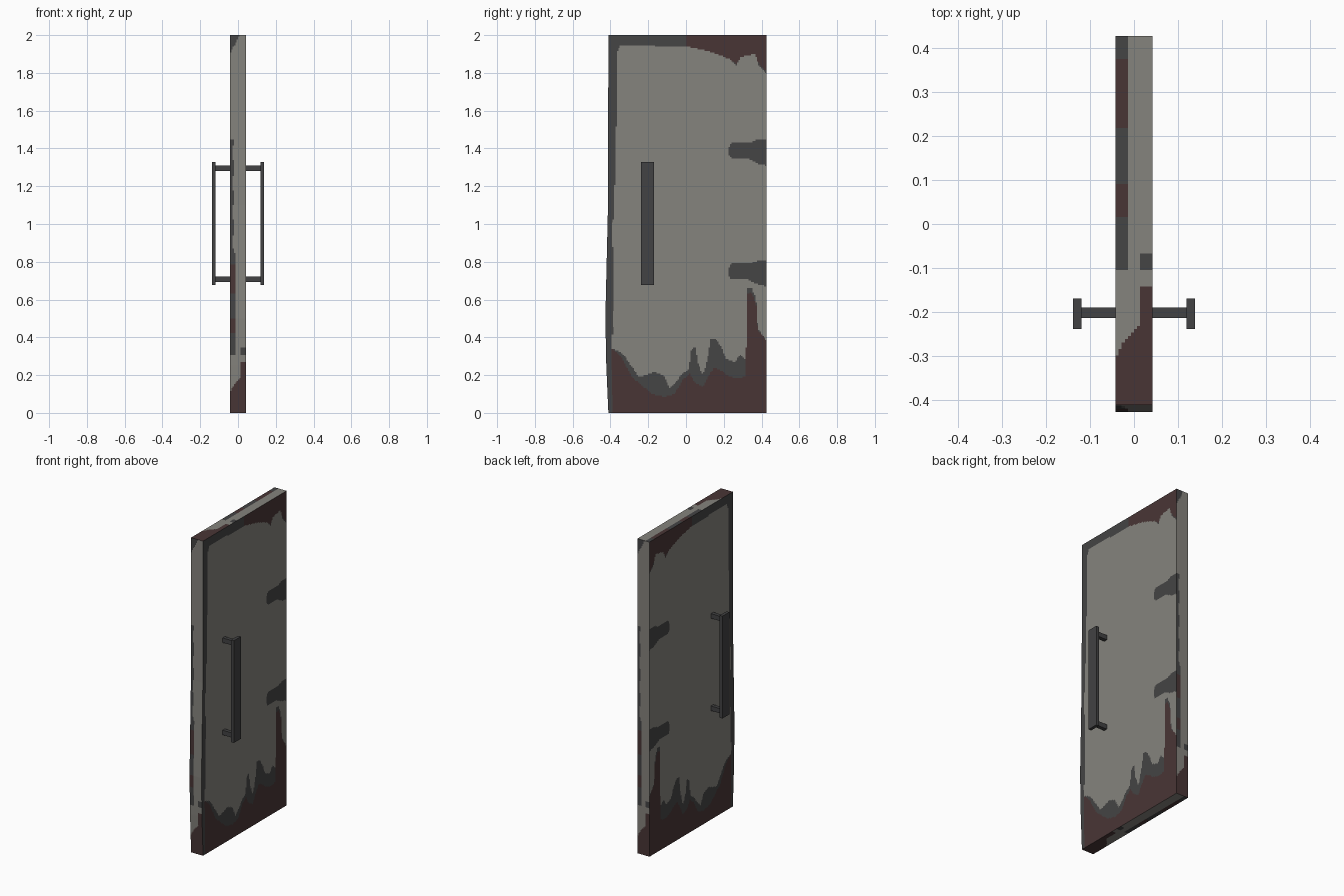
import bpy, bmesh, math

if "Cube" in bpy.data.objects:
    bpy.data.objects.remove(bpy.data.objects["Cube"])

W, Y0, Y1, H = 0.042, -0.411, 0.427, 2.0
NX, NY, NZ = 12, 112, 260


def material(name, rgb):
    m = bpy.data.materials.new(name)
    m.diffuse_color = (*rgb, 1)
    m.use_nodes = True
    m.node_tree.nodes["Principled BSDF"].inputs["Base Color"].default_value = m.diffuse_color
    return m


PAINT, DARK, RUST = 0, 1, 2
slab_mats = [material("worn_grey_paint", (0.235, 0.227, 0.205)),
             material("bare_dark_metal", (0.058, 0.058, 0.059)),
             material("brown_rust", (0.066, 0.036, 0.036))]
handle_mat = material("handle_metal", (0.054, 0.054, 0.056))


def curve(points, v):
    """Piecewise linear lookup."""
    if v <= points[0][0]:
        return points[0][1]
    for (a, b), (c, d) in zip(points, points[1:]):
        if v <= c:
            return b + (d - b) * (v - a) / (c - a)
    return points[-1][1]


# Outlines of the worn areas on the broad faces
OUTER = [(0, -.411), (.25, -.422), (.5, -.427), (.8, -.42), (1.1, -.413), (2, -.411)]
INNER = [(0, -.385), (.4, -.385), (.8, -.38), (.95, -.389), (1.1, -.38), (1.5, -.37), (2, -.365)]
RUST_TOP = [(-.385, .34), (-.34, .29), (-.285, .19), (-.24, .15), (-.18, .1), (-.115, .085),
            (-.06, .1), (-.015, .18), (.02, .205), (.05, .16), (.09, .14), (.115, .19), (.15, .24),
            (.18, .23), (.215, .2), (.26, .185), (.315, .19), (.325, .63), (.345, .64),
            (.37, .58), (.38, .44), (.427, .38)]
BARE_TOP = [(-.385, .34), (-.33, .31), (-.25, .19), (-.21, .2), (-.17, .215), (-.12, .2), (-.085, .13),
            (-.015, .21), (.015, .23), (.028, .34), (.05, .345), (.065, .26), (.09, .2),
            (.115, .29), (.13, .39), (.16, .39), (.19, .34), (.21, .29), (.26, .265), (.285, .31),
            (.318, .28), (.322, .66), (.35, .66), (.37, .6), (.38, .45), (.427, .38)]
PAINT_TOP = [(-.37, 1.9), (-.35, 1.945), (0, 1.94), (.12, 1.915), (.19, 1.89), (.24, 1.87),
             (.265, 1.835), (.29, 1.885), (.365, 1.9), (.39, 1.83), (.427, 1.8)]
HINGE_LO = [(.225, 1.37), (.24, 1.345), (.33, 1.345), (.38, 1.32), (.427, 1.31)]
HINGE_HI = [(.225, 1.4), (.24, 1.43), (.34, 1.43), (.39, 1.45), (.427, 1.45)]


def face_colour(y, z):
    if y < curve(INNER, z):
        return DARK
    if z < curve(RUST_TOP, y):
        return RUST
    if z < curve(BARE_TOP, y):
        return DARK
    if z > curve(PAINT_TOP, y):
        return RUST if y > 0 and z > min(curve(PAINT_TOP, y) + .01, 1.865) else DARK
    if y > .225:
        for drop in (0, .64):
            if curve(HINGE_LO, y) < z + drop < curve(HINGE_HI, y):
                return DARK
    return PAINT


# Wear on the narrow edges: u runs across, t along from the rusty end
def edge_colour(u, t):
    if t < (.27 if u > .013 else curve([(-.042, .11), (-.015, .155), (.013, .185)], u)):
        return RUST
    if u > .013 and .305 < t < .345:
        return DARK
    if t < .85:
        limit = -.014
    else:
        limit = -.024 + .006 * math.sin(40 * t)
    if .305 < t < 1.45 and u < limit:
        return RUST if .425 < t < .5 or .63 < t < .785 else DARK
    if t > 1.9 and u < -.042 + (t - 1.9) * .5:
        return DARK
    return PAINT


# Door slab: six gridded sides, coloured cell by cell
xs = [-W + 2 * W * i / NX for i in range(NX + 1)]
ys = [Y0 + (Y1 - Y0) * i / NY for i in range(NY + 1)]
zs = [H * i / NZ for i in range(NZ + 1)]
verts, faces, colours, index = [], [], [], {}


def vertex(x, y, z):
    key = (round(x, 5), round(y, 5), round(z, 5))
    if key not in index:
        bow = min(1, max(0, (-.37 - y) / .041))     # free edge bulges outwards
        index[key] = len(verts)
        verts.append((x, y + (curve(OUTER, z) - Y0) * bow, z))
    return index[key]


def side(us, ts, place, colour, flip):
    for a, b in zip(us, us[1:]):
        for c, d in zip(ts, ts[1:]):
            f = [vertex(*place(*p)) for p in ((a, c), (b, c), (b, d), (a, d))]
            faces.append(f[::-1] if flip else f)
            colours.append(colour((a + b) / 2, (c + d) / 2))


side(ys, zs, lambda y, z: (W, y, z), face_colour, False)
side(ys, zs, lambda y, z: (-W, y, z), face_colour, True)
side(xs, zs, lambda x, z: (x, Y0, z), edge_colour, False)
side(xs, zs, lambda x, z: (x, Y1, z), lambda x, z: edge_colour(-x, z), True)
side(xs, ys, lambda x, y: (x, y, H), lambda x, y: edge_colour(x, y - Y0), False)
side(xs, ys, lambda x, y: (x, y, 0), lambda x, y: edge_colour(x, y - Y0), True)

mesh = bpy.data.meshes.new("door_slab")
mesh.from_pydata(verts, [], faces)
for m in slab_mats:
    mesh.materials.append(m)
mesh.polygons.foreach_set("material_index", colours)
mesh.update()
bpy.context.collection.objects.link(bpy.data.objects.new("door_slab", mesh))


def box(name, lo, hi):
    me = bpy.data.meshes.new(name)
    bm = bmesh.new()
    bmesh.ops.create_cube(bm, size=1)
    for v in bm.verts:
        v.co = [(l + h) / 2 + c * abs(h - l) for l, h, c in zip(lo, hi, v.co)]
    bm.to_mesh(me)
    bm.free()
    me.materials.append(handle_mat)
    bpy.context.collection.objects.link(bpy.data.objects.new(name, me))


# Pull handles with two posts on each side
for label, s in (("right", 1), ("left", -1)):
    box(label + "_handle_bar", (s * .119, -.238, .677), (s * .138, -.169, 1.327))
    for post, z in (("lower", .693), ("upper", 1.28)):
        box(f"{label}_{post}_handle_post", (s * .041, -.214, z), (s * .12, -.19, z + .03))
